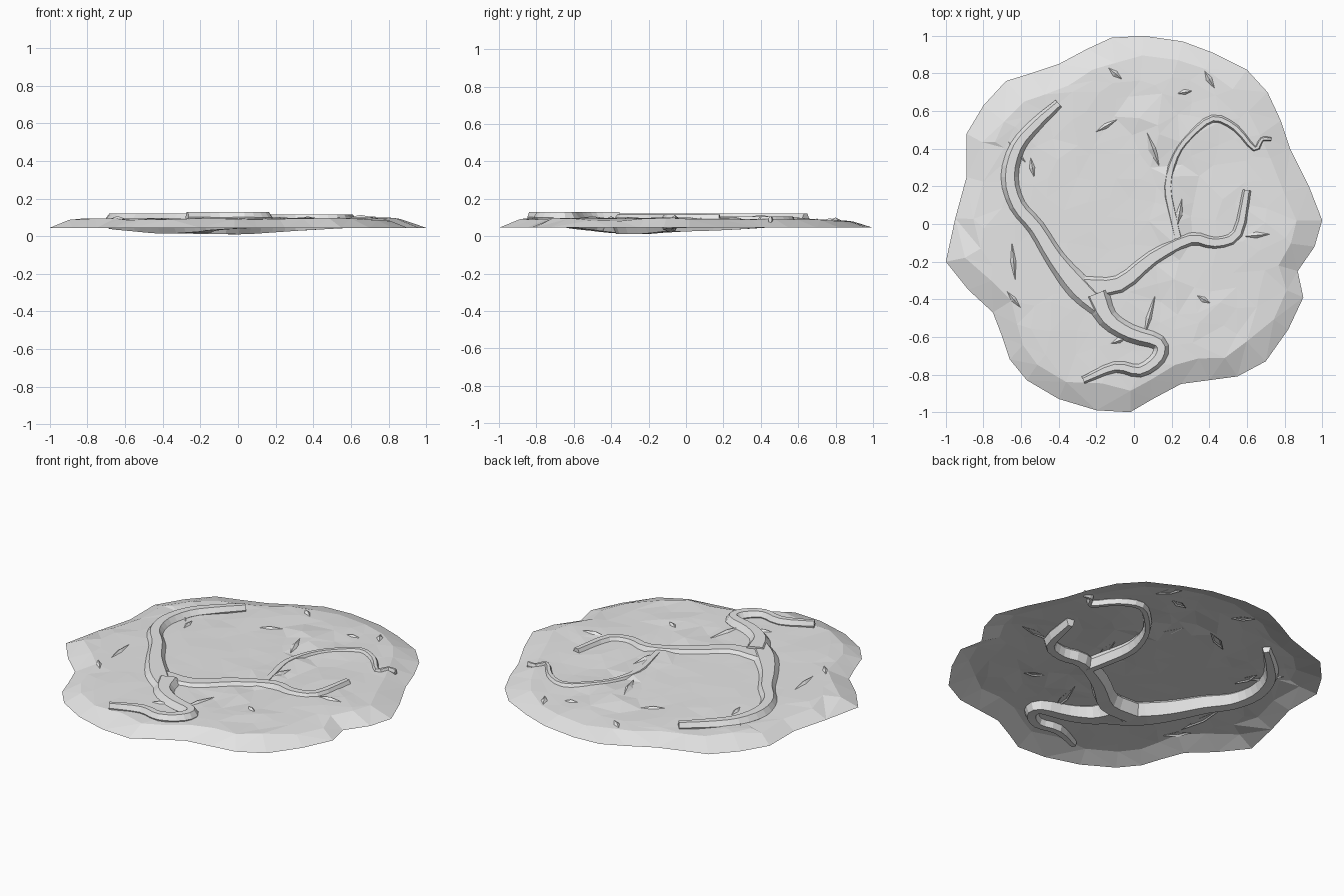
import bpy
import math
import random
from mathutils import Vector, noise
from mathutils.geometry import delaunay_2d_cdt, intersect_point_line

random.seed(4)
cube = bpy.data.objects.get("Cube")
if cube:
    bpy.data.objects.remove(cube, do_unlink=True)

stone = bpy.data.materials.new("pale_grey")
stone.use_nodes = True
stone.diffuse_color = (0.8, 0.8, 0.8, 1)
stone.node_tree.nodes["Principled BSDF"].inputs["Base Color"].default_value = (0.8, 0.8, 0.8, 1)


def make_object(name, verts, faces):
    mesh = bpy.data.meshes.new(name)
    mesh.from_pydata(verts, [], faces)
    mesh.materials.append(stone)
    mesh.update()
    obj = bpy.data.objects.new(name, mesh)
    bpy.context.collection.objects.link(obj)
    return obj


# Irregular outline of the ground patch, counterclockwise
outline = [Vector(p) for p in (
    (1, .02), (.93, .2), (.83, .4), (.78, .55), (.71, .7), (.6, .82), (.42, .91),
    (.26, .97), (.05, 1), (-.12, .99), (-.25, .93), (-.4, .85), (-.55, .8),
    (-.68, .76), (-.8, .63), (-.89, .48), (-.89, .25), (-.95, .03), (-1, -.2),
    (-.88, -.35), (-.75, -.47), (-.7, -.6), (-.66, -.72), (-.57, -.83), (-.4, -.93),
    (-.2, -.99), (-.02, -1), (.1, -.93), (.25, -.85), (.4, -.83), (.55, -.81),
    (.7, -.73), (.82, -.56), (.9, -.39), (.87, -.25), (.96, -.12))]
edges = list(zip(outline, outline[1:] + outline[:1]))


def edge_distance(p):
    best = 9
    for a, b in edges:
        q, t = intersect_point_line(p, a, b)
        near = a.lerp(b, min(1, max(0, t)))
        best = min(best, (p - near.to_2d()).length)
    return best


def is_inside(p):
    hit = False
    for a, b in edges:
        if (a.y > p.y) != (b.y > p.y):
            if p.x < a.x + (p.y - a.y) / (b.y - a.y) * (b.x - a.x):
                hit = not hit
    return hit


def ground_height(p):
    # Sloped rim, level plateau, broken ground towards the back and the right
    ramp = min(1, edge_distance(p) / 0.11)
    top = 0.095 - 0.012 * max(0, p.y)
    rough = 0.004
    if p.y > 0.42 or p.x > 0.12:
        rough = 0.012
    top += rough * noise.noise(Vector((p.x * 5, p.y * 5, 0)))
    # Fault line crossing the plateau
    if abs(p.x - 0.2 + 0.35 * max(0, p.y - 0.2)) < 0.06 and -0.1 < p.y < 0.6:
        top += 0.012
    return 0.045 + (top - 0.045) * ramp


# Ground: a faceted open shell
points = list(outline)
for p in outline:
    points.append(p * random.uniform(0.85, 0.91))
steps = 19
for i in range(steps):
    for j in range(steps):
        p = Vector((i, j)) * (2 / (steps - 1)) - Vector((1, 1))
        p += Vector((random.uniform(-.04, .04), random.uniform(-.04, .04)))
        if is_inside(p) and edge_distance(p) > 0.15:
            points.append(p)
count = len(outline)
rim = [(i, (i + 1) % count) for i in range(count)]
flat, _, tris, *_ = delaunay_2d_cdt(points, rim, [], 1, 1e-5)
make_object("ground", [(p.x, p.y, ground_height(p)) for p in flat], tris)


def smooth_path(nodes, steps=3):
    # Catmull-Rom through (x, y, half width)
    pts = [Vector(n) for n in nodes]
    pts = [pts[0] * 2 - pts[1]] + pts + [pts[-1] * 2 - pts[-2]]
    path = []
    for a, b, c, d in zip(pts, pts[1:], pts[2:], pts[3:]):
        for s in range(steps):
            t = s / steps
            path.append(0.5 * (2 * b + (c - a) * t + (2 * a - 5 * b + 4 * c - d) * t * t
                               + (3 * b - a - 3 * c + d) * t ** 3))
    return path + [pts[-2]]


def root_bottom(x, y):
    # Roots hang deepest below the trunk and rise towards their tips
    dx, dy = x + 0.15, y + 0.22
    if dy < 0:
        dy *= 1.8
    return min(0.065, 0.06 * math.hypot(dx, dy))


section = ((-.5, 1), (-1, .6), (-.6, 0), (.6, 0), (1, .6), (.5, 1))


def make_root(name, nodes, rise):
    path = smooth_path(nodes)
    verts, faces, n = [], [], len(section)
    for i, p in enumerate(path):
        ahead = path[min(i + 1, len(path) - 1)] - path[max(i - 1, 0)]
        side = Vector((-ahead.y, ahead.x)).normalized()
        low = root_bottom(p.x, p.y)
        high = 0.095 + rise
        for u, v in section:
            spot = p.to_2d() + side * (u * p.z)
            verts.append((spot.x, spot.y, low + (high - low) * v))
    for i in range(len(path) - 1):
        for k in range(n):
            a, b = i * n + k, i * n + (k + 1) % n
            faces.append((a, b, b + n, a + n))
    faces.append(tuple(reversed(range(n))))
    faces.append(tuple(range(len(verts) - n, len(verts))))
    return make_object(name, verts, faces)


make_root("long_root", [
    (-.4, .64, .025), (-.52, .53, .035), (-.62, .41, .042), (-.66, .25, .048),
    (-.62, .1, .05), (-.52, -.02, .055), (-.42, -.18, .065), (-.29, -.34, .085),
    (-.15, -.47, .06)], .025)
make_root("front_root", [
    (-.2, -.37, .08), (-.14, -.5, .06), (-.02, -.58, .05), (.13, -.63, .042),
    (.13, -.71, .04), (.03, -.78, .035), (-.1, -.76, .03), (-.27, -.83, .02)], .033)
make_root("side_root", [
    (-.27, -.33, .07), (-.08, -.32, .065), (.1, -.18, .052), (.3, -.08, .04),
    (.43, -.1, .038), (.55, -.05, .035), (.6, .18, .024)], .02)
make_root("thin_root", [
    (.24, -.1, .03), (.21, .03, .03), (.18, .2, .03), (.22, .36, .022),
    (.3, .47, .022), (.42, .56, .022), (.54, .51, .02), (.64, .4, .016),
    (.68, .45, .013), (.73, .45, .01)], .01)


# Broken shards poking out of the ground: x, y, length, heading in degrees
shards = [(-.1, .8, .13, 140), (-.15, .52, .2, 30), (.4, .77, .16, 120),
          (.1, .4, .2, 110), (-.62, .38, .2, 130), (-.54, .3, .16, 100),
          (-.64, -.2, .3, 95), (-.64, -.4, .16, 130), (.65, -.06, .2, 5),
          (.08, -.5, .3, 75), (.37, -.4, .12, 150), (.24, .05, .2, 80),
          (-.08, -.62, .14, 20), (.27, .7, .12, 10)]
for x, y, length, heading in shards:
    along = Vector((math.cos(math.radians(heading)), math.sin(math.radians(heading))))
    across = Vector((-along.y, along.x))
    mid = Vector((x, y))
    base = [mid - along * length / 2, mid + across * 0.025,
            mid + along * length / 2, mid - across * 0.02]
    verts = [(b.x, b.y, ground_height(b) - 0.006) for b in base]
    verts.append((x, y, ground_height(mid) + 0.012))
    make_object("ground_shard", verts, [(1, 0, 4), (2, 1, 4), (3, 2, 4), (0, 3, 4)])
